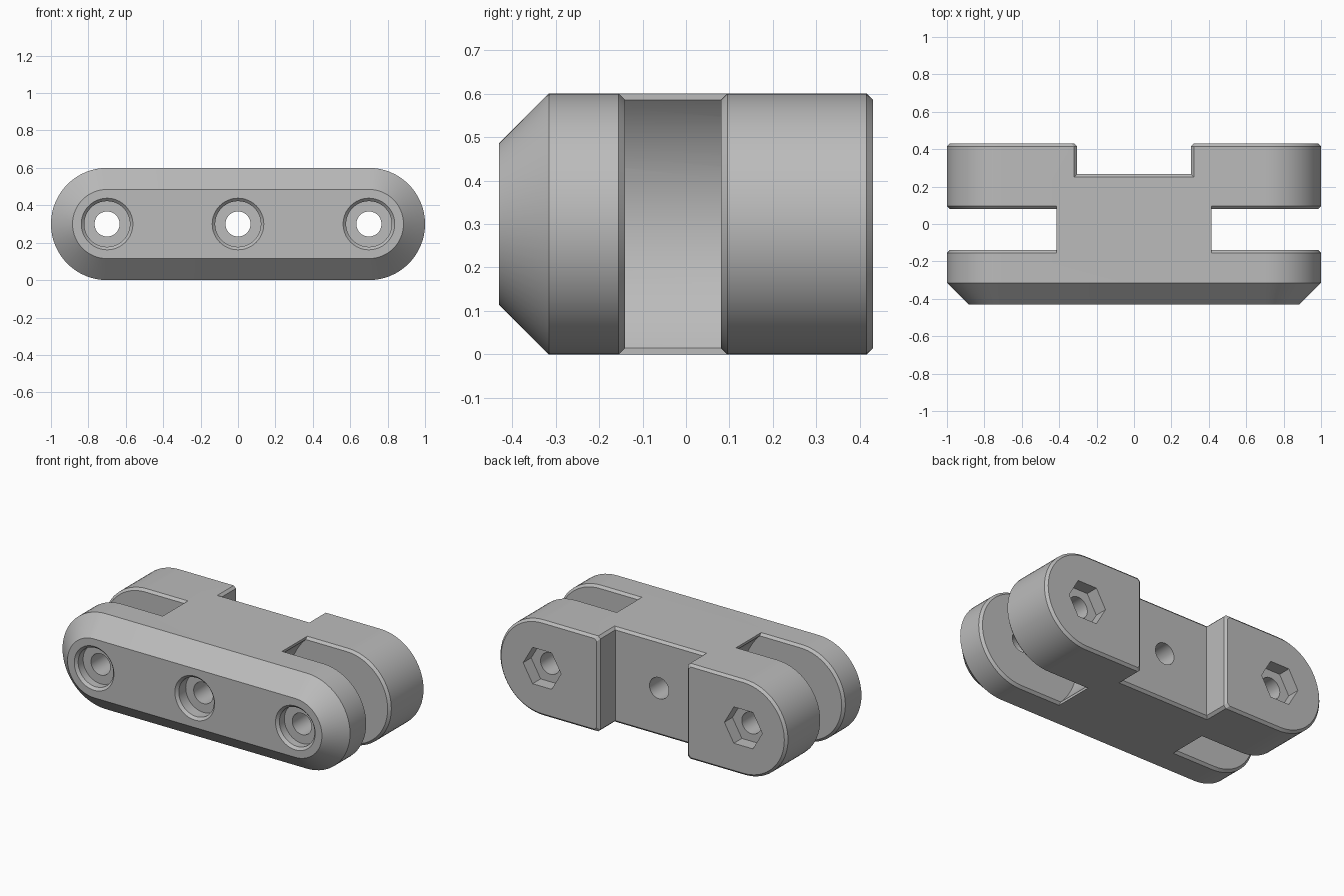
import bpy, bmesh, math

cube = bpy.data.objects.get("Cube")
if cube:
    bpy.data.objects.remove(cube, do_unlink=True)

MID = 0.3      # height of the axis, also the end radius
PIN = 0.7      # x of the outer holes
EDGE = 0.015   # small edge chamfer

grey = bpy.data.materials.new("plain grey")
grey.use_nodes = True
grey.diffuse_color = (0.5, 0.5, 0.5, 1)
grey.node_tree.nodes["Principled BSDF"].inputs["Base Color"].default_value = (0.5, 0.5, 0.5, 1)


def arc(cx, r, start, end, n=32):
    step = math.radians(end - start) / n
    a = math.radians(start)
    return [(cx + r * math.cos(a + i * step), MID + r * math.sin(a + i * step))
            for i in range(n + 1)]


def circle(cx, r, n=64):
    return arc(cx, r, 0, 360, n)[:-1]


def stadium(inset):
    r = MID - inset
    return arc(PIN, r, -90, 90) + arc(-PIN, r, 90, 270)


def lobe_outline(inset, side):
    # rounded outside, flat notch wall inside with clipped corners
    r, x = MID - inset, 0.305 + inset
    pts = arc(PIN, r, -90, 90)
    pts += [(x + EDGE, MID + r), (x, MID + r - EDGE),
            (x, MID - r + EDGE), (x + EDGE, MID - r)]
    return [(side * px, pz) for px, pz in pts]


def rectangle(hx, hz):
    return [(-hx, MID - hz), (hx, MID - hz), (hx, MID + hz), (-hx, MID + hz)]


def loft(name, sections):
    """Solid through (y, outline) sections, capped at both ends."""
    bm = bmesh.new()
    rings = [[bm.verts.new((x, y, z)) for x, z in pts] for y, pts in sections]
    for a, b in zip(rings, rings[1:]):
        for i in range(len(a)):
            j = (i + 1) % len(a)
            bm.faces.new((a[i], a[j], b[j], b[i]))
    bm.faces.new(rings[0])
    bm.faces.new(rings[-1])
    bmesh.ops.recalc_face_normals(bm, faces=bm.faces)
    mesh = bpy.data.meshes.new(name)
    bm.to_mesh(mesh)
    bm.free()
    mesh.materials.append(grey)
    ob = bpy.data.objects.new(name, mesh)
    bpy.context.collection.objects.link(ob)
    return ob


def combine(target, tool, operation):
    tool.hide_render = True
    mod = target.modifiers.new(operation, 'BOOLEAN')
    mod.operation, mod.solver, mod.object = operation, 'EXACT', tool
    bpy.context.view_layer.objects.active = target
    bpy.ops.object.modifier_apply(modifier=mod.name)
    bpy.data.objects.remove(tool, do_unlink=True)


# Central block, hollowed at both sides for a swinging link
body = loft("link_body", [(-0.2, rectangle(0.415, MID)),
                          (0.252, rectangle(0.415, MID)),
                          (0.267, rectangle(0.415, MID - EDGE))])
for side in (-1, 1):
    hollow = loft("hollow_cutter", [(-0.14, circle(side * PIN, 0.403, 96)),
                                    (0.08, circle(side * PIN, 0.403, 96))])
    combine(body, hollow, 'DIFFERENCE')

# Front plate with a wide bevel
plate = loft("front_plate", [(-0.43, stadium(0.115)), (-0.315, stadium(0)),
                             (-0.14 - EDGE, stadium(0)), (-0.14, stadium(EDGE))])
combine(body, plate, 'UNION')

# Back lobes
for side in (-1, 1):
    lobe = loft("back_lobe", [(0.08, lobe_outline(EDGE, side)),
                              (0.08 + EDGE, lobe_outline(0, side)),
                              (0.43 - EDGE, lobe_outline(0, side)),
                              (0.43, lobe_outline(EDGE, side))])
    combine(body, lobe, 'UNION')

# Counterbored bolt holes
for x, depth in ((-PIN, 0.065), (0, 0.085), (PIN, 0.065)):
    profile = [(-0.44, 0.148), (-0.414, 0.122), (-0.43 + depth, 0.122),
               (-0.43 + depth, 0.067), (0.5, 0.067)]
    combine(body, loft("bolt_cutter", [(y, circle(x, r)) for y, r in profile]),
            'DIFFERENCE')

# Hexagonal nut pockets in the lobes
for x in (-PIN, PIN):
    pocket = loft("nut_cutter", [(0.35, circle(x, 0.132, 6)), (0.5, circle(x, 0.132, 6))])
    combine(body, pocket, 'DIFFERENCE')

# Smooth curves, crisp chamfers
bpy.ops.object.select_all(action='DESELECT')
body.select_set(True)
bpy.context.view_layer.objects.active = body
bpy.ops.object.shade_smooth_by_angle(angle=math.radians(25))
